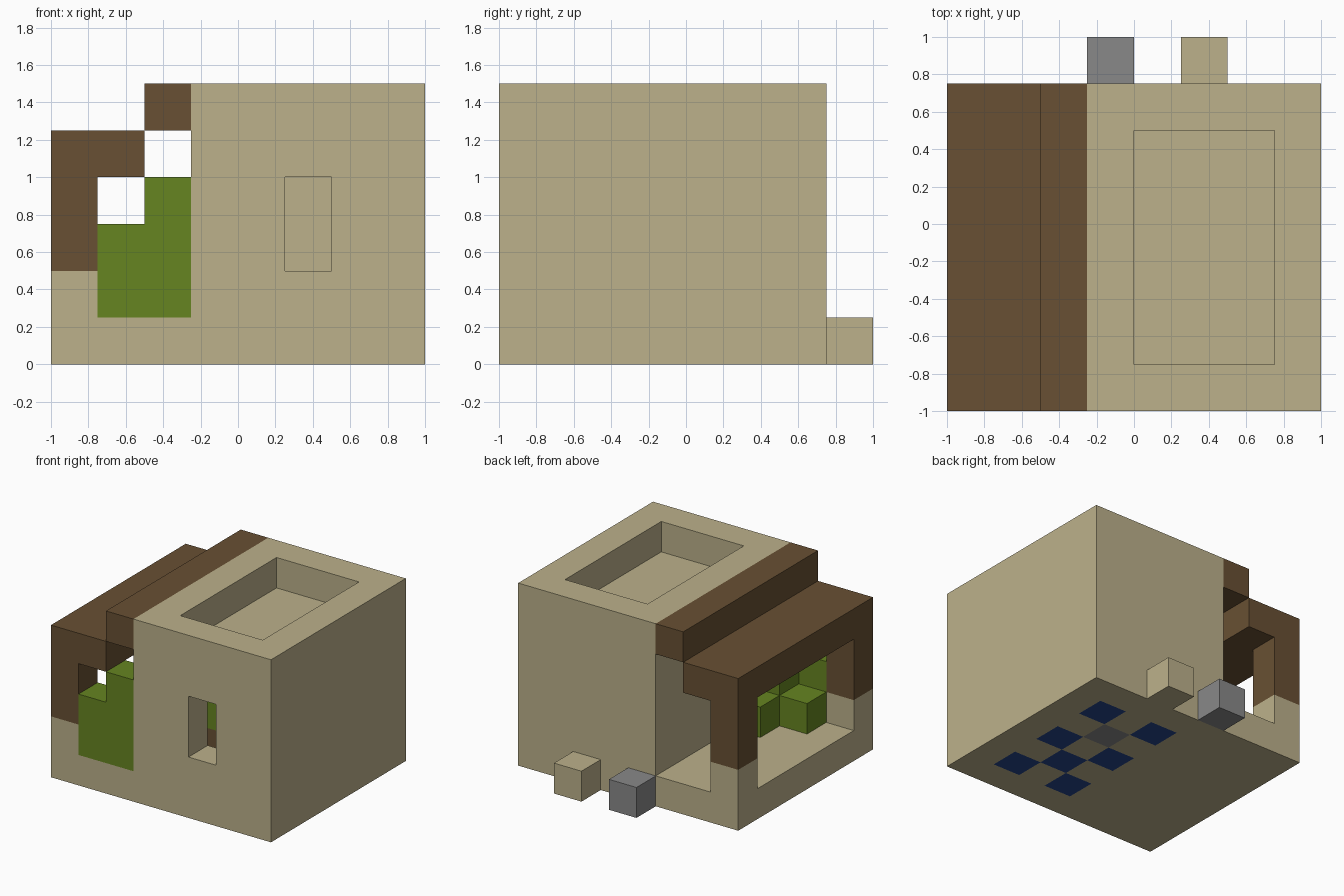
import bpy
import bmesh
from itertools import product
from math import radians
from mathutils import Vector

UNIT = 0.25                     # edge of one building block
ORIGIN = Vector((-1, -1, 0))    # corner of the block grid

cube = bpy.data.objects.get("Cube")
if cube:
    bpy.data.objects.remove(cube, do_unlink=True)


def material(name, hex_code):
    def linear(c):
        return c / 12.92 if c <= 0.04045 else ((c + 0.055) / 1.055) ** 2.4
    rgba = [linear(v / 255) for v in bytes.fromhex(hex_code)] + [1]
    mat = bpy.data.materials.new(name)
    mat.use_nodes = True
    mat.diffuse_color = rgba
    node = next(n for n in mat.node_tree.nodes if n.type == 'BSDF_PRINCIPLED')
    node.inputs["Base Color"].default_value = rgba
    node.inputs["Roughness"].default_value = 1
    return mat


sand = material("sandstone", "BCB18B")
wood = material("dark_wood", "685033")
leaf = material("leaf_green", "668521")
stone = material("grey_stone", "898989")
navy = material("navy_tile", "24468A")

parts = {}      # part name -> (material, blocks)


def box(xs, ys, zs):
    """Blocks filling a range on each axis."""
    return set(product(range(*xs), range(*ys), range(*zs)))


def part(name, mat, *boxes):
    parts[name] = (mat, set().union(*boxes))


def build(name, mat, blocks, solid):
    """Skin the blocks, leaving out faces pressed against another block."""
    bm = bmesh.new()
    corners = {}

    def corner(p):
        key = tuple(p)
        if key not in corners:
            corners[key] = bm.verts.new(ORIGIN + Vector(p) * UNIT)
        return corners[key]

    for cell in sorted(blocks):
        for axis, side in product(range(3), (0, 1)):
            beside = list(cell)
            beside[axis] += 2 * side - 1
            if tuple(beside) in solid:
                continue
            u, v = (axis + 1) % 3, (axis + 2) % 3
            loop = []
            for du, dv in ((0, 0), (1, 0), (1, 1), (0, 1)):
                p = list(cell)
                p[axis] += side
                p[u] += du
                p[v] += dv
                loop.append(corner(p))
            bm.faces.new(loop if side else loop[::-1])
    bmesh.ops.dissolve_limit(bm, angle_limit=radians(1),
                             verts=bm.verts[:], edges=bm.edges[:])
    mesh = bpy.data.meshes.new(name)
    bm.to_mesh(mesh)
    bm.free()
    mesh.materials.append(mat)
    bpy.context.collection.objects.link(bpy.data.objects.new(name, mesh))


# Checkered room floor with one grey tile
room = box((4, 7), (1, 6), (0, 1))
grey_tile = {(5, 4, 0)}
navy_tiles = {c for c in room if (c[0] + c[1]) % 2 and c not in grey_tile}
part("navy_floor_tiles", navy, navy_tiles)
part("grey_floor_tile", stone, grey_tile)
part("plain_floor_tiles", sand, room - navy_tiles - grey_tile)

# House shell: hollow room, sunken roof terrace and front window
inside = box((4, 7), (1, 6), (0, 4)) | box((4, 7), (1, 6), (5, 6))
window = box((5, 6), (0, 1), (2, 4))
part("house_walls", sand, box((3, 8), (0, 7), (0, 6)) - inside - window)

# Porch base and post feet, wooden posts and stepped roof
part("porch_base", sand, box((0, 3), (0, 7), (0, 1)))
for label, y in (("front", 0), ("back", 6)):
    part(label + "_post_foot", sand, box((0, 1), (y, y + 1), (1, 2)))
    part(label + "_post", wood, box((0, 1), (y, y + 1), (2, 4)))
part("porch_roof", wood, box((0, 2), (0, 7), (4, 5)))
part("raised_roof_beam", wood, box((2, 3), (0, 7), (5, 6)))

# Bush on the porch, stepping down from the front house corner
part("porch_bush", leaf, *(
    box((x, x + 1), (y, y + 1), (1, 1 + x - y + 1))
    for x, y in product((1, 2), range(3)) if x >= y))

# Potted plant behind the window
part("plant_pot", wood, box((4, 5), (2, 3), (1, 2)))
part("plant", leaf, box((4, 5), (2, 3), (2, 3)))

# Loose blocks behind the house
part("grey_back_block", stone, box((3, 4), (7, 8), (0, 1)))
part("sand_back_block", sand, box((5, 6), (7, 8), (0, 1)))

solid = set().union(*(blocks for _, blocks in parts.values()))
for name, (mat, blocks) in parts.items():
    build(name, mat, blocks, solid)
